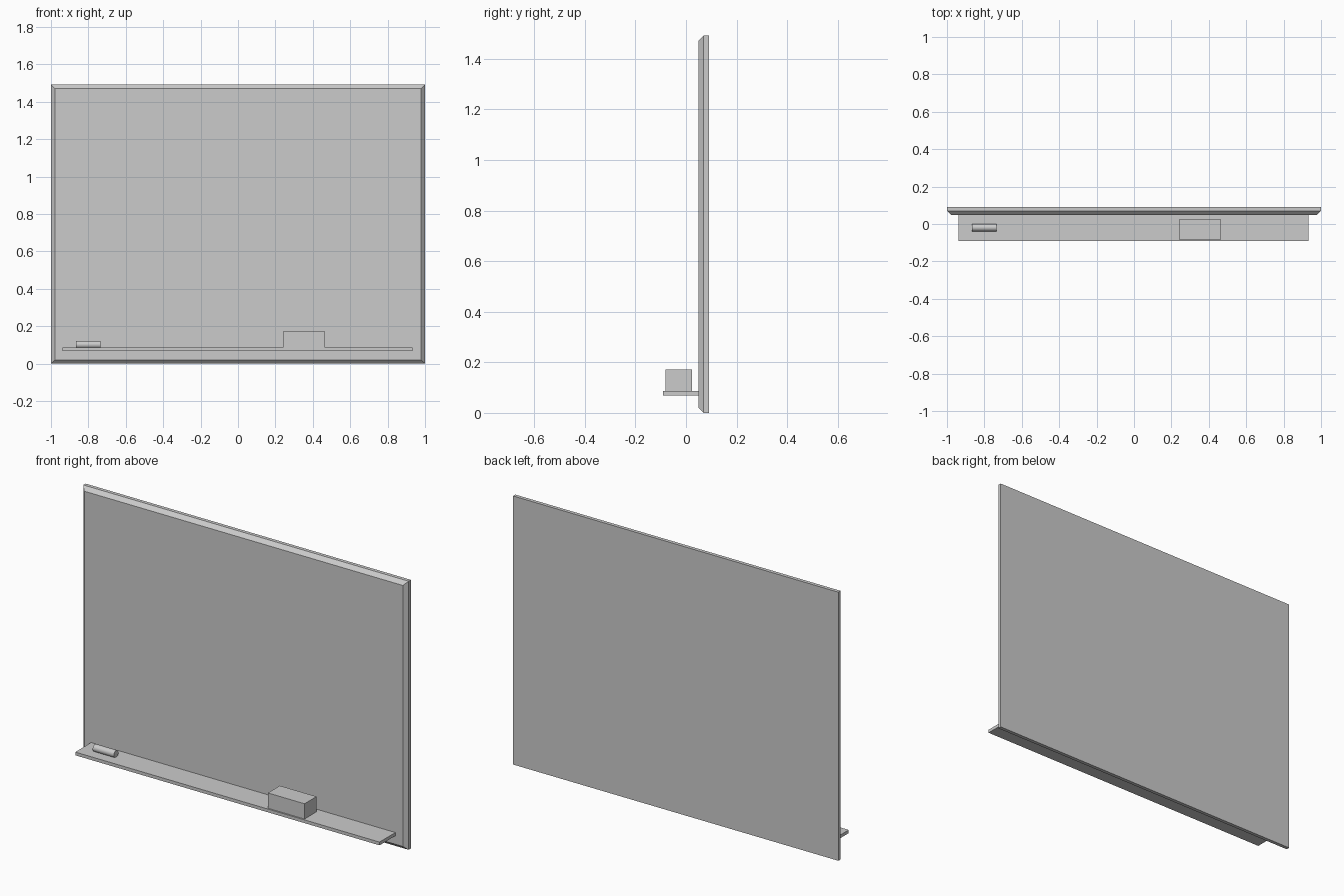
import bpy, bmesh, math

if "Cube" in bpy.data.objects:
    bpy.data.objects.remove(bpy.data.objects["Cube"])

grey = bpy.data.materials.new("grey")
grey.diffuse_color = (0.6, 0.6, 0.6, 1)
grey.use_nodes = True
grey.node_tree.nodes["Principled BSDF"].inputs["Base Color"].default_value = grey.diffuse_color


def box(name, lo, hi):
    """Axis-aligned box between two corners."""
    bm = bmesh.new()
    bmesh.ops.create_cube(bm, size=1)
    for v in bm.verts:
        v.co = [(a + b) / 2 + c * (b - a) for a, b, c in zip(lo, hi, v.co)]
    mesh = bpy.data.meshes.new(name)
    bm.to_mesh(mesh)
    bm.free()
    mesh.materials.append(grey)
    obj = bpy.data.objects.new(name, mesh)
    bpy.context.collection.objects.link(obj)
    return obj


# Board panel with a chamfer around its front face
board = box("board", (-1, 0.049, 0), (1, 0.09, 1.492))
bm = bmesh.new()
bm.from_mesh(board.data)
front = min(bm.faces, key=lambda f: f.calc_center_median().y)
bmesh.ops.bevel(bm, geom=list(front.edges), offset=0.021, segments=1,
                affect='EDGES')
bm.to_mesh(board.data)
bm.free()

# Ledge and eraser
box("tray", (-0.937, -0.09, 0.068), (0.933, 0.049, 0.086))
box("eraser", (0.241, -0.082, 0.086), (0.466, 0.023, 0.171))

# Chalk stick lying on the ledge
bpy.ops.mesh.primitive_cylinder_add(vertices=32, radius=0.02, depth=0.13,
                                    location=(-0.801, -0.019, 0.102),
                                    rotation=(0, math.pi / 2, 0))
chalk = bpy.context.object
chalk.name = "chalk"
chalk.data.materials.append(grey)
bpy.ops.object.shade_smooth_by_angle(angle=math.radians(40))
